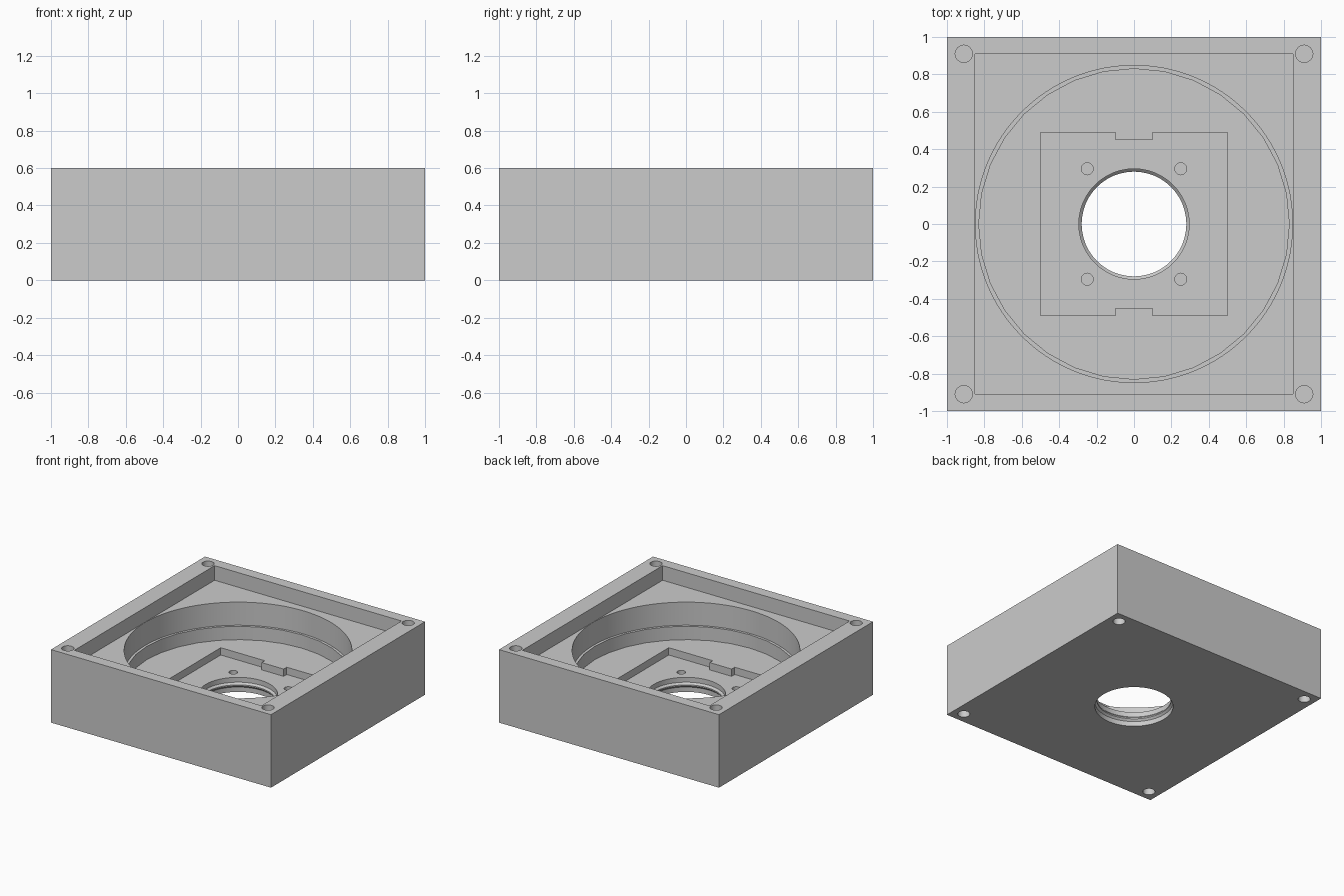
import bpy, bmesh, math

if "Cube" in bpy.data.objects:
    bpy.data.objects.remove(bpy.data.objects["Cube"])

grey = bpy.data.materials.new("light_grey")
grey.diffuse_color = (0.6, 0.6, 0.6, 1)
grey.use_nodes = True
grey.node_tree.nodes["Principled BSDF"].inputs["Base Color"].default_value = grey.diffuse_color


def finish(name, bm):
    bmesh.ops.recalc_face_normals(bm, faces=bm.faces[:])
    mesh = bpy.data.meshes.new(name)
    bm.to_mesh(mesh)
    bm.free()
    mesh.materials.append(grey)
    ob = bpy.data.objects.new(name, mesh)
    bpy.context.collection.objects.link(ob)
    return ob


def loft(name, rings):
    """Closed solid through a stack of rings with equal point counts."""
    bm = bmesh.new()
    vs = [[bm.verts.new(p) for p in r] for r in rings]
    n = len(vs[0])
    for a, b in zip(vs, vs[1:]):
        for i in range(n):
            j = (i + 1) % n
            bm.faces.new((a[i], a[j], b[j], b[i]))
    bm.faces.new(vs[0][::-1])
    bm.faces.new(vs[-1])
    return finish(name, bm)


def prism(name, outline, z0, z1):
    return loft(name, [[(x, y, z) for x, y in outline] for z in (z0, z1)])


def lathe(name, profile, n, cx=0, cy=0):
    ang = [2 * math.pi * i / n for i in range(n)]
    return loft(name, [[(cx + r * math.cos(a), cy + r * math.sin(a), z)
                        for a in ang] for r, z in profile])


def rect(x, y):
    return [(-x, -y), (x, -y), (x, y), (-x, y)]


# Solid block
housing = prism("housing", rect(1, 1), 0, 0.6)

# Rectangular lid recess, then stepped round chamber
cutters = [
    prism("lid_recess", rect(0.85, 0.91), 0.48, 0.8),
    lathe("upper_chamber", [(0.848, 0.29), (0.848, 0.7)], 96),
    lathe("lower_chamber", [(0.83, 0.18), (0.83, 0.4)], 32),
]

# Square pocket with a tab at front and back
half = [(0.5, -0.49), (0.5, 0.49), (0.1, 0.49), (0.1, 0.45)]
half += [(-x, y) for x, y in half[:1:-1]]
pocket = half + [(-0.5, 0.49), (-0.5, -0.49), (-0.1, -0.49), (-0.1, -0.45),
                 (0.1, -0.45), (0.1, -0.49)]
pocket = [p for i, p in enumerate(pocket) if p not in pocket[:i]]
cutters.append(prism("pocket", pocket, 0.12, 0.3))

# Central opening with a bevelled inner lip
cutters.append(lathe("opening", [(0.295, -0.1), (0.295, 0.04), (0.28, 0.055),
                                 (0.28, 0.065), (0.295, 0.08), (0.295, 0.25)], 48))

# Blind screw holes
for sx in (-1, 1):
    for sy in (-1, 1):
        cutters.append(lathe("small_hole", [(0.032, 0.05), (0.032, 0.25)], 24,
                             0.25 * sx, 0.295 * sy))
        for z0, z1 in ((0.35, 0.8), (-0.1, 0.15)):
            cutters.append(lathe("corner_hole", [(0.046, z0), (0.046, z1)], 32,
                                 0.91 * sx, 0.91 * sy))

# Cut everything out and remove the cutters
bpy.context.view_layer.objects.active = housing
for c in cutters:
    c.hide_render = True
    mod = housing.modifiers.new("cut", 'BOOLEAN')
    mod.operation = 'DIFFERENCE'
    mod.solver = 'EXACT'
    mod.object = c
    bpy.ops.object.modifier_apply(modifier=mod.name)
    bpy.data.objects.remove(c, do_unlink=True)

bpy.ops.object.select_all(action='DESELECT')
housing.select_set(True)
bpy.ops.object.shade_smooth_by_angle(angle=math.radians(20))
